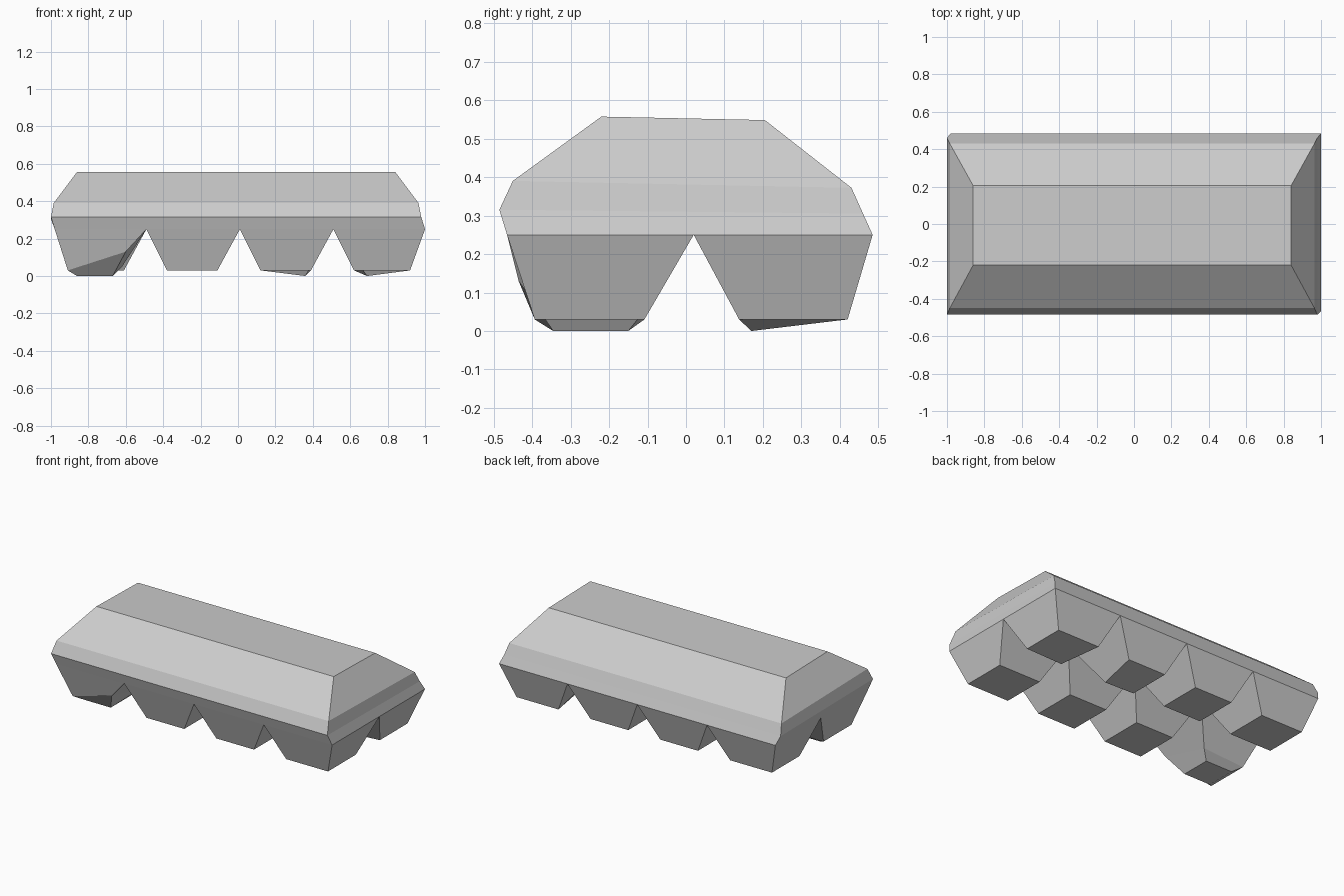
import bpy

if "Cube" in bpy.data.objects:
    bpy.data.objects.remove(bpy.data.objects["Cube"])


def make_object(name, verts, faces):
    mesh = bpy.data.meshes.new(name)
    mesh.from_pydata(verts, [], faces)
    mesh.update()
    obj = bpy.data.objects.new(name, mesh)
    bpy.context.collection.objects.link(obj)
    return obj


def ring(x0, x1, y0, y1, z_front, z_back):
    return [(x0, y0, z_front), (x1, y0, z_front), (x1, y1, z_back), (x0, y1, z_back)]


def loft(name, rings, cap=True):
    """Join four-cornered rings with quads, capping the last ring."""
    verts = [v for r in rings for v in r]
    faces = []
    for k in range(len(rings) - 1):
        for i in range(4):
            j = (i + 1) % 4
            faces.append((4 * k + i, 4 * k + j, 4 * k + 4 + j, 4 * k + 4 + i))
    if cap:
        n = 4 * (len(rings) - 1)
        faces.append((n, n + 1, n + 2, n + 3))
    if rings[-1][0][2] < rings[0][0][2]:  # cups are lofted downwards
        faces = [f[::-1] for f in faces]
    return make_object(name, verts, faces)


# Lid, slightly tilted and offset from the tray
tray_edge = ring(-0.98, 1.0, -0.465, 0.485, 0.25, 0.25)
rim = ring(-1.0, 0.98, -0.485, 0.46, 0.315, 0.305)
shoulder = ring(-0.985, 0.965, -0.45, 0.43, 0.39, 0.372)
top = ring(-0.86, 0.84, -0.22, 0.205, 0.557, 0.548)
loft("lid", [rim, shoulder, top])

# Tray lip between the cups and the lid
loft("tray_lip", [tray_edge, rim], cap=False)

# Egg cups: two rows of four tapered cells meeting along their top edges
xs = [-0.98, -0.49, 0.01, 0.51, 1.0]
ys = [-0.465, 0.02, 0.485]
bottom_y = [(-0.393, -0.108), (0.138, 0.42)]
for row in range(2):
    for col in range(4):
        cell = ring(xs[col], xs[col + 1], ys[row], ys[row + 1], 0.25, 0.25)
        x0 = xs[col] + (0.07 if col == 0 else 0.11)
        x1 = xs[col + 1] - (0.08 if col == 3 else 0.12)
        base = ring(x0, x1, *bottom_y[row], 0.03, 0.03)
        rings = [cell, base]
        if (row, col) == (0, 0):
            # dented corner cup with a smaller flat foot
            base[1] = (-0.6, -0.435, 0.13)
            base[2] = (-0.62, -0.11, 0.05)
            rings.append(ring(-0.86, -0.67, -0.345, -0.15, 0, 0))
        elif (row, col) == (1, 2):
            base[1] = (0.36, 0.17, 0)
        elif (row, col) == (1, 3):
            base[0] = (0.69, 0.17, 0)
        loft(f"egg_cup_{row + 1}_{col + 1}", rings)
